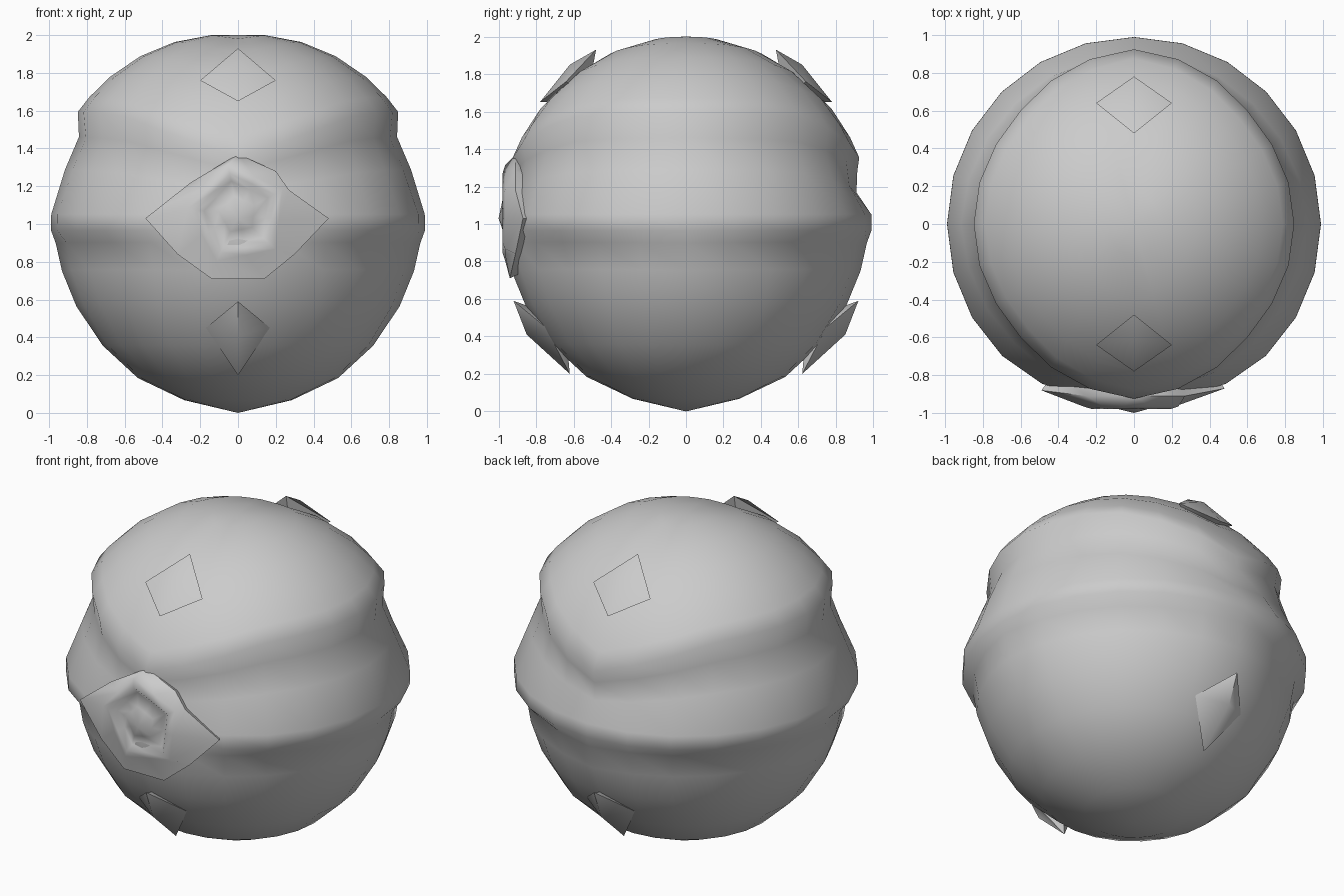
import bpy, bmesh
from math import sin, cos, tau, radians, pi
from mathutils import Vector

cube = bpy.data.objects.get("Cube")
if cube:
    bpy.data.objects.remove(cube)

GREY = (0.6, 0.6, 0.6, 1)
mat = bpy.data.materials.new("light_grey")
mat.use_nodes = True
mat.diffuse_color = GREY
mat.node_tree.nodes["Principled BSDF"].inputs["Base Color"].default_value = GREY


def finish(name, bm, angle):
    bmesh.ops.recalc_face_normals(bm, faces=bm.faces)
    mesh = bpy.data.meshes.new(name)
    bm.to_mesh(mesh)
    bm.free()
    mesh.materials.append(mat)
    obj = bpy.data.objects.new(name, mesh)
    bpy.context.collection.objects.link(obj)
    bpy.ops.object.select_all(action="DESELECT")
    obj.select_set(True)
    bpy.context.view_layer.objects.active = obj
    bpy.ops.object.shade_smooth_by_angle(angle=radians(angle))


def loft(bm, loops, start=None, end=None):
    """Skin closed loops of equal length, with optional end points."""
    rows = [[bm.verts.new(p) for p in loop] for loop in loops]
    n = len(rows[0])
    for a, b in zip(rows, rows[1:]):
        for i in range(n):
            j = (i + 1) % n
            bm.faces.new((a[i], a[j], b[j], b[i]))
    for point, row in ((start, rows[0]), (end, rows[-1])):
        if point is not None:
            tip = bm.verts.new(point)
            for i in range(n):
                bm.faces.new((row[i], row[(i + 1) % n], tip))


# Ball shell: overhanging cap, hollow band, belt ridge, recessed lower panels
SEGMENTS = 24


def ring(level, kind):
    points = []
    for i in range(SEGMENTS):
        az = tau * i / SEGMENTS
        side = abs(cos(az))
        diag = abs(sin(2 * az)) ** 0.7
        front = max(0, -sin(az)) ** 8
        edge = 21 + 14 * min(1, 1.3 * side)
        el = level
        if kind == "cap":
            el = edge + (90 - edge) * level
            r = 1.0 + (0.045 * side - 0.01) * (1 - level ** 2)
        elif kind == "hollow":
            el = edge * level
            r = 0.925 + 0.035 * side - 0.015 * diag + 0.1 * (level - 0.5) * (1 - side)
        elif kind == "belt":
            r = 0.99 - 0.045 * front
        else:
            depth = sin(pi * min(1, -el / 60))
            r = 0.975 - 0.015 * depth - 0.045 * diag * max(0, 1 + el / 45)
        e = radians(el)
        points.append((r * cos(e) * cos(az), r * cos(e) * sin(az), 1 + r * sin(e)))
    return points


layers = [(f, "cap") for f in (0.85, 0.65, 0.45, 0.25, 0.1, 0)]
layers += [(f, "hollow") for f in (0.82, 0.5)]
layers += [(3, "belt"), (-2, "belt")]
layers += [(e, "lower") for e in (-6, -15, -27, -42, -57, -73)]
bm = bmesh.new()
loft(bm, [ring(*layer) for layer in layers], (0, 0, 2), (0, 0, 0))
finish("ball_shell", bm, 80)


# Round boss on the front: pointed collar, five-sided rim and domed centre
def pentagon(radius, y):
    corners = [Vector((radius * sin(tau * k / 5 - 0.2), y, 1.05 + radius * cos(tau * k / 5 - 0.2)))
               for k in range(5)]
    loop = []
    for k, c in enumerate(corners):
        loop += [c, (c + corners[(k + 1) % 5]) / 2]
    return loop


collar = [(0, -0.91, 1.37), (0.2, -0.91, 1.28), (0.27, -0.91, 1.18), (0.48, -0.87, 1.03),
          (0.3, -0.91, 0.84), (0.14, -0.94, 0.71), (-0.14, -0.94, 0.71), (-0.32, -0.91, 0.84),
          (-0.49, -0.88, 1.03), (-0.25, -0.91, 1.22)]
inner = [(x * 0.85, y + 0.1, 1.03 + (z - 1.03) * 0.85) for x, y, z in collar]
bm = bmesh.new()
loft(bm, [inner, collar, pentagon(0.27, -0.965), pentagon(0.22, -0.98), pentagon(0.18, -0.95),
          pentagon(0.1, -0.975)], end=(0, -1, 1.03))
finish("front_boss", bm, 70)


# Pointed flaps on the centre line, above and below, front and back
def flap(name, tip, ridge, toe, wing, half_width, sign):
    def v(x, y, z):
        return bm.verts.new((x, sign * y, z))

    bm = bmesh.new()
    a, b, c = v(0, *tip), v(0, *ridge), v(0, *toe)
    base = v(0, (tip[0] + toe[0]) * 0.42, 1 + (tip[1] + toe[1] - 2) * 0.42)
    for w in (v(-half_width, *wing), v(half_width, *wing)):
        for tri in ((a, b, w), (b, c, w), (c, base, w), (base, a, w)):
            bm.faces.new(tri)
    finish(name, bm, 60)


for label, sign in (("front", -1), ("back", 1)):
    flap(label + "_upper_flap", (0.48, 1.93), (0.62, 1.85), (0.78, 1.65), (0.64, 1.76), 0.2, sign)
    flap(label + "_lower_flap", (0.62, 0.2), (0.85, 0.41), (0.92, 0.59), (0.75, 0.45), 0.17, sign)
